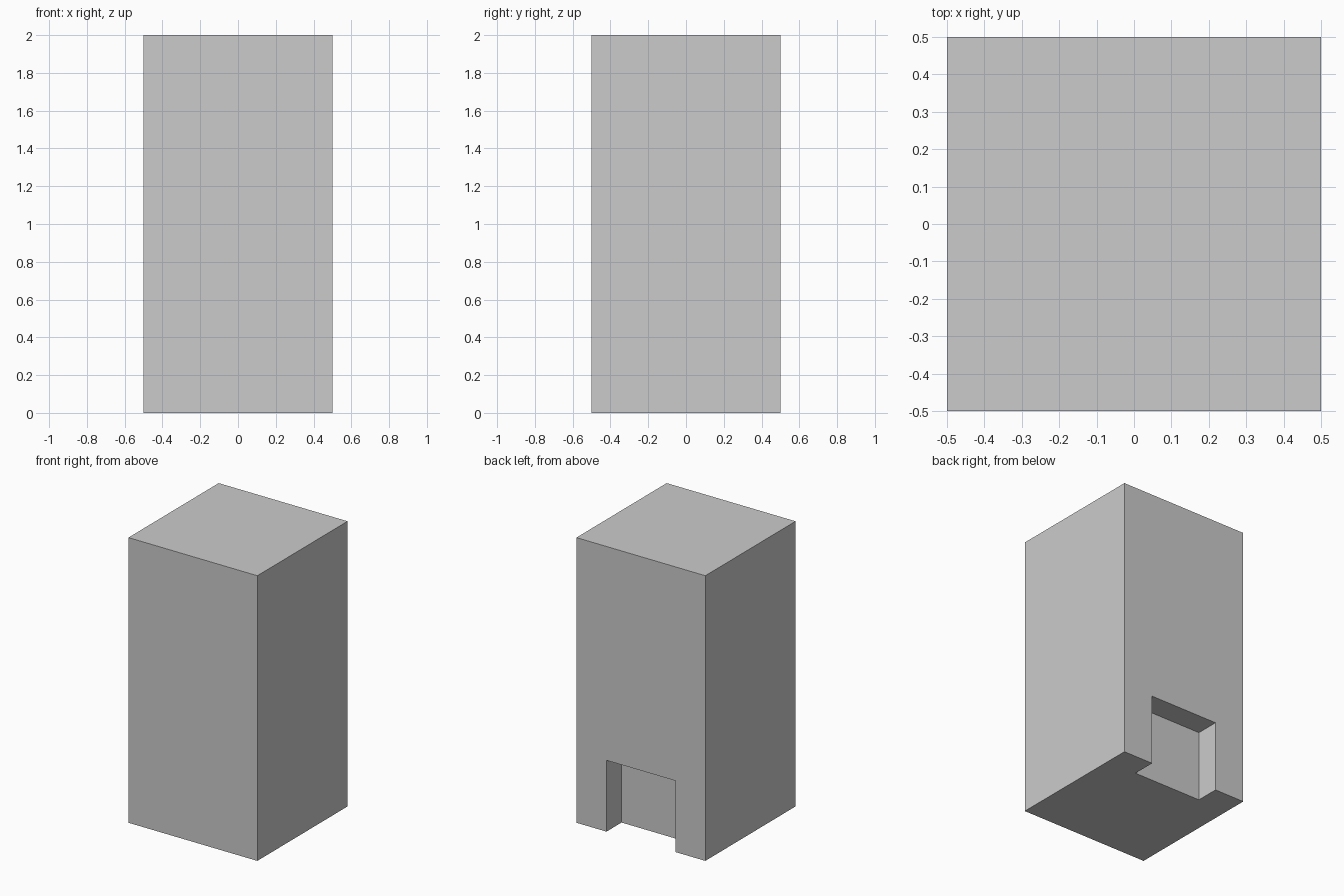
import bpy

if "Cube" in bpy.data.objects:
    bpy.data.objects.remove(bpy.data.objects["Cube"])


def box(name, x, y, z):
    """Axis-aligned box from (min, max) ranges."""
    bpy.ops.mesh.primitive_cube_add(size=1)
    ob = bpy.context.object
    ob.name = name
    ob.location = [(a + b) / 2 for a, b in (x, y, z)]
    ob.scale = [b - a for a, b in (x, y, z)]
    bpy.ops.object.transform_apply(location=True, scale=True)
    return ob


# Tall block body
body = box("block_body", (-0.5, 0.5), (-0.5, 0.5), (0, 2))

# Recess at the foot of the back face, open to the back and below
recess = box("recess_cutter", (-0.267, 0.267), (0.333, 0.7), (-0.2, 0.5))
recess.hide_render = True

cut = body.modifiers.new("recess", 'BOOLEAN')
cut.operation = 'DIFFERENCE'
cut.solver = 'EXACT'
cut.object = recess
bpy.context.view_layer.objects.active = body
bpy.ops.object.modifier_apply(modifier=cut.name)
bpy.data.objects.remove(recess, do_unlink=True)
